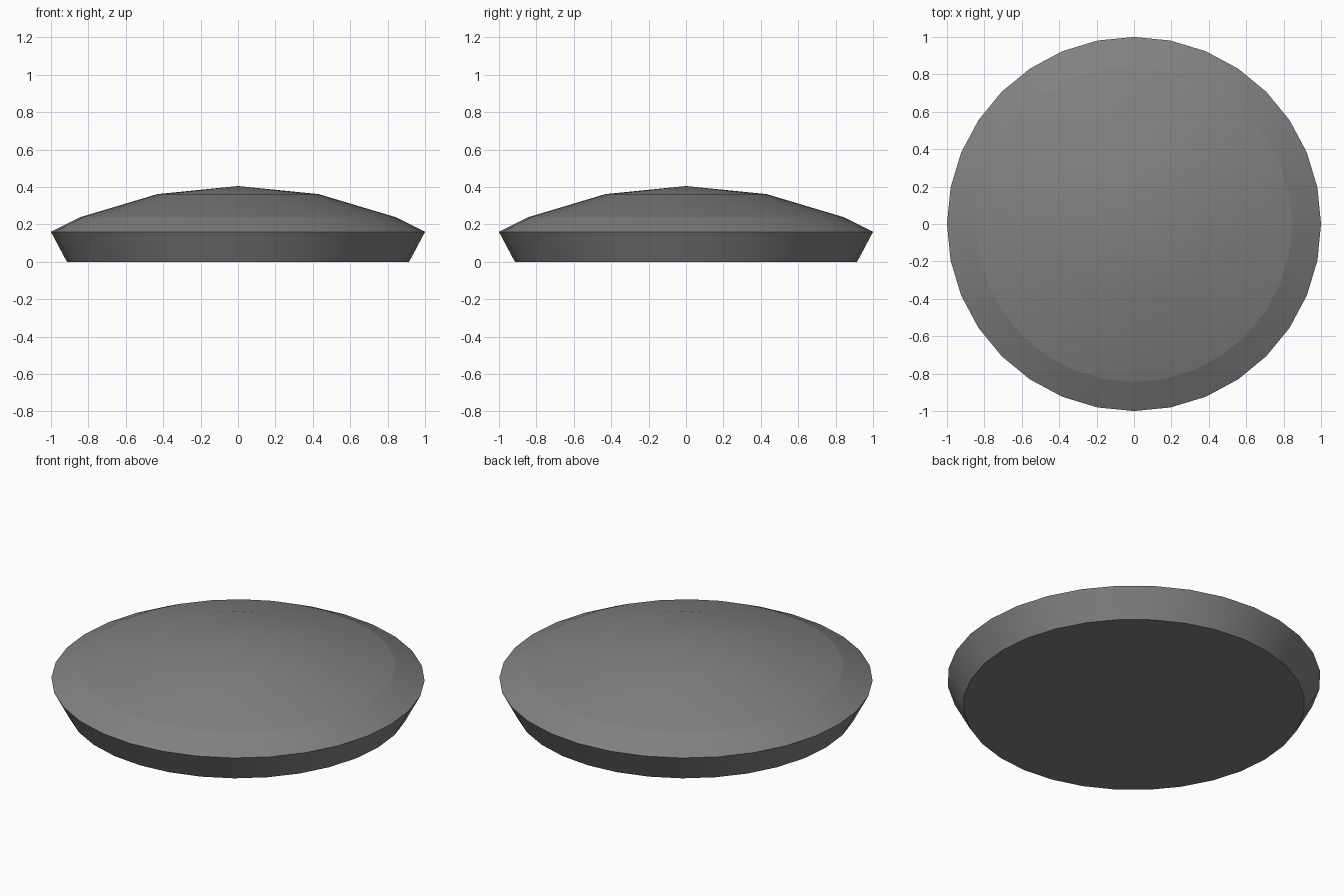
import bpy, bmesh, math

if "Cube" in bpy.data.objects:
    bpy.data.objects.remove(bpy.data.objects["Cube"])

SEGMENTS = 32
# Half profile as (radius, height), from the base edge up to the inner dome ring
PROFILE = [(0.915, 0.0), (1.0, 0.16), (0.845, 0.238), (0.43, 0.362)]
APEX = 0.405

bm = bmesh.new()


def ring(radius, z):
    angles = [2 * math.pi * i / SEGMENTS for i in range(SEGMENTS)]
    return [bm.verts.new((radius * math.cos(a), radius * math.sin(a), z)) for a in angles]


rings = [ring(r, z) for r, z in PROFILE]

# Flat underside
bm.faces.new(rings[0][::-1])

# Flared side wall, rim bevel and lower dome
for low, high in zip(rings, rings[1:]):
    for i in range(SEGMENTS):
        j = (i + 1) % SEGMENTS
        bm.faces.new((low[i], low[j], high[j], high[i]))

# Dome cap fan
tip = bm.verts.new((0, 0, APEX))
for i in range(SEGMENTS):
    bm.faces.new((rings[-1][i], rings[-1][(i + 1) % SEGMENTS], tip))

# Smooth around the disc and over the dome, with crisp base, rim and bevel edges
bmesh.ops.recalc_face_normals(bm, faces=bm.faces)
for face in bm.faces:
    face.smooth = True
for loop in rings[:3]:
    for i in range(SEGMENTS):
        bm.edges.get((loop[i], loop[(i + 1) % SEGMENTS])).smooth = False

mesh = bpy.data.meshes.new("domed_disc")
bm.to_mesh(mesh)
bm.free()
disc = bpy.data.objects.new("domed_disc", mesh)
bpy.context.collection.objects.link(disc)

# Dark grey surface
grey = bpy.data.materials.new("dark_grey")
grey.diffuse_color = (0.22, 0.22, 0.22, 1)
grey.use_nodes = True
grey.node_tree.nodes["Principled BSDF"].inputs["Base Color"].default_value = grey.diffuse_color
mesh.materials.append(grey)
